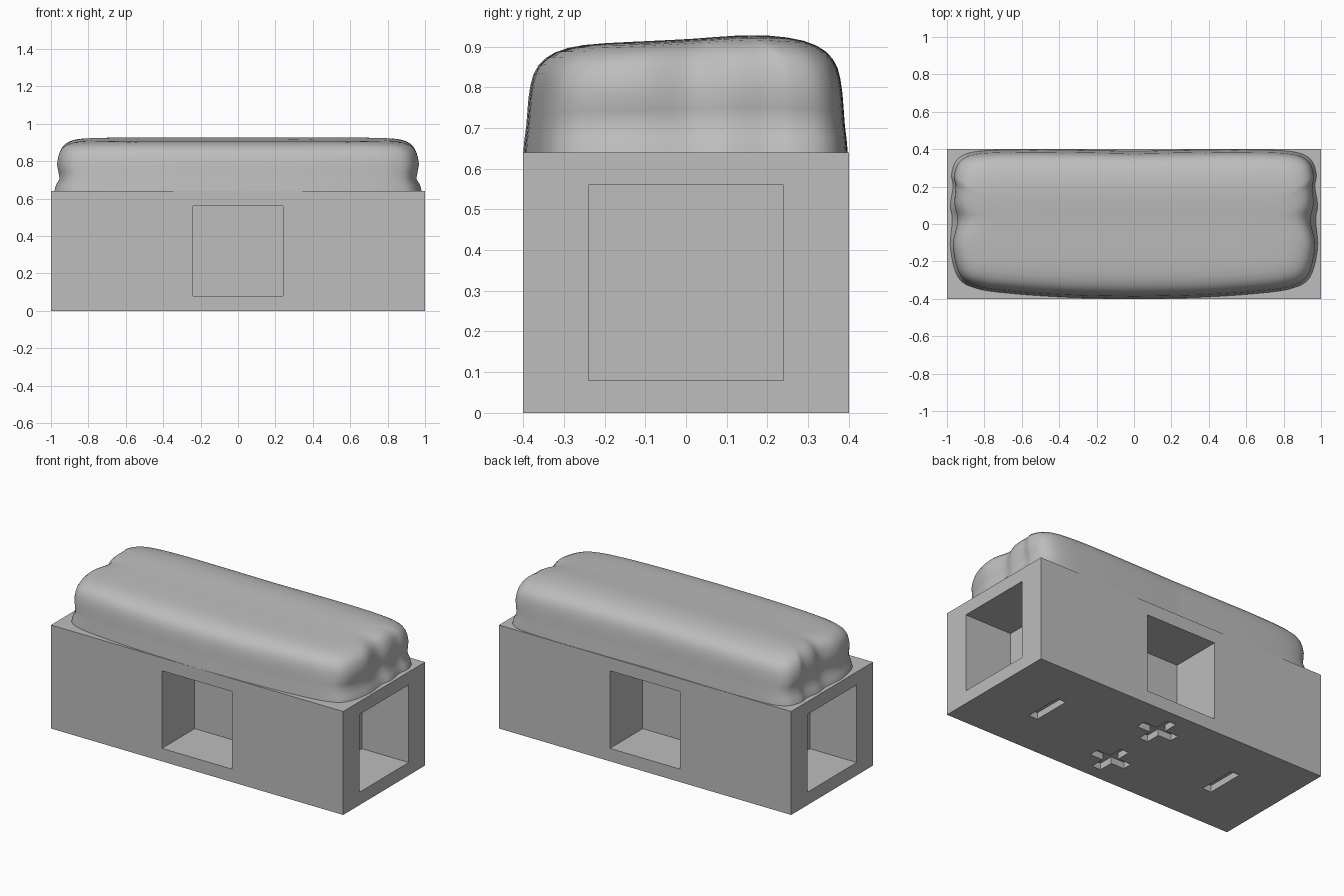
import bpy, bmesh, math

if "Cube" in bpy.data.objects:
    bpy.data.objects.remove(bpy.data.objects["Cube"])

stone = bpy.data.materials.new("light_grey")
stone.diffuse_color = (0.51, 0.51, 0.51, 1)
stone.use_nodes = True
stone.node_tree.nodes["Principled BSDF"].inputs["Base Color"].default_value = stone.diffuse_color


def box(name, lo, hi):
    bm = bmesh.new()
    bmesh.ops.create_cube(bm, size=1)
    for v in bm.verts:
        v.co = [(a + b) / 2 + c * (b - a) for a, b, c in zip(lo, hi, v.co)]
    me = bpy.data.meshes.new(name)
    bm.to_mesh(me)
    bm.free()
    ob = bpy.data.objects.new(name, me)
    bpy.context.collection.objects.link(ob)
    me.materials.append(stone)
    return ob


def cut(target, lo, hi):
    cutter = box("cutter", lo, hi)
    cutter.hide_render = True
    mod = target.modifiers.new("cut", 'BOOLEAN')
    mod.operation = 'DIFFERENCE'
    mod.solver = 'EXACT'
    mod.object = cutter
    bpy.context.view_layer.objects.active = target
    bpy.ops.object.modifier_apply(modifier=mod.name)
    bpy.data.objects.remove(cutter)


# Base block with a square pocket in each side
base = box("base_block", (-1, -.4, 0), (1, .4, .64))
H, E = .24, .05
cut(base, (-H, -.4 - E, .08), (H, -.08, .56))
cut(base, (-H, .08, .08), (H, .4 + E, .56))
cut(base, (.68, -H, .08), (1 + E, H, .56))
cut(base, (-1 - E, -H, .08), (-.68, H, .56))


# Shallow slots and crosses in the underside
def slot(x, y, hx, hy):
    cut(base, (x - hx, y - hy, -E), (x + hx, y + hy, .04))


for s in (-1, 1):
    slot(s * .62, 0, .03, .12)
    slot(0, s * .2, .12, .03)
    slot(0, s * .2, .03, .12)


# Soft loaf-shaped top: one half outline, mirrored, lofted inwards
half = [(0, -.4), (.35, -.392), (.65, -.372), (.84, -.345), (.94, -.285),
        (.982, -.13), (.972, .02), (.982, .1), (.968, .2), (.975, .27),
        (.94, .35), (.84, .388), (.6, .397), (.3, .395), (0, .39)]
crown = [(-.4, .88), (-.3, .899), (-.2, .908), (0, .918), (.15, .928),
         (.25, .923), (.33, .912), (.4, .9)]
levels = [(0, 0), (.13, .003), (.25, .007), (.4, .01), (.55, .013), (.68, .018),
          (.78, .025), (.86, .037), (.92, .055), (.96, .078), (.985, .11),
          (.997, .15), (1, .2), (1, .26), (1, .32), (1, .38)]


def catmull(pts, n):
    out = []
    for i in range(len(pts) - 1):
        p = [pts[max(0, min(len(pts) - 1, i + k))] for k in (-1, 0, 1, 2)]
        for j in range(n):
            t = j / n
            out.append(tuple(.5 * (2 * b + (c - a) * t + (2 * a - 5 * b + 4 * c - d) * t * t
                                   + (3 * b - a - 3 * c + d) * t ** 3)
                             for a, b, c, d in zip(*p)))
    return out + [pts[-1]]


crown_fine = catmull(crown, 8)


def height(y):
    for (y0, z0), (y1, z1) in zip(crown_fine, crown_fine[1:]):
        if y <= y1:
            return z0 + (z1 - z0) * (y - y0) / (y1 - y0)
    return crown_fine[-1][1]


def bump(v, centre, width):
    return math.exp(-((v - centre) / width) ** 2)


side = catmull(half, 6)
ring = side + [(-x, y) for x, y in side[-2:0:-1]]
bm = bmesh.new()
rows = []
for t, inset in levels:
    row = []
    for x, y in ring:
        px, py = x * (1 - inset), y * (1 - inset / .4)
        end = max(0, (abs(x) - .8) / .18)
        # pinched waist and central dent in the two ends
        dent = .022 * bump(t, .28, .14) + .03 * bump(y, .03, .1) * t
        px -= math.copysign(end * dent, x)
        # gentle fall of the top towards the ends
        drop = .012 * max(0, (abs(px) - .5) / .45) ** 2
        row.append(bm.verts.new((px, py, .64 + t * (height(py) - .64 - drop))))
    rows.append(row)
n = len(ring)
for a, b in zip(rows, rows[1:]):
    for i in range(n):
        j = (i + 1) % n
        bm.faces.new((a[i], a[j], b[j], b[i]))
bm.faces.new(rows[-1])
bm.faces.new(rows[0][::-1])
bmesh.ops.recalc_face_normals(bm, faces=bm.faces)
me = bpy.data.meshes.new("soft_top")
bm.to_mesh(me)
bm.free()
me.materials.append(stone)
top = bpy.data.objects.new("soft_top", me)
bpy.context.collection.objects.link(top)
bpy.ops.object.select_all(action='DESELECT')
top.select_set(True)
bpy.context.view_layer.objects.active = top
bpy.ops.object.shade_smooth_by_angle(angle=math.radians(50))
